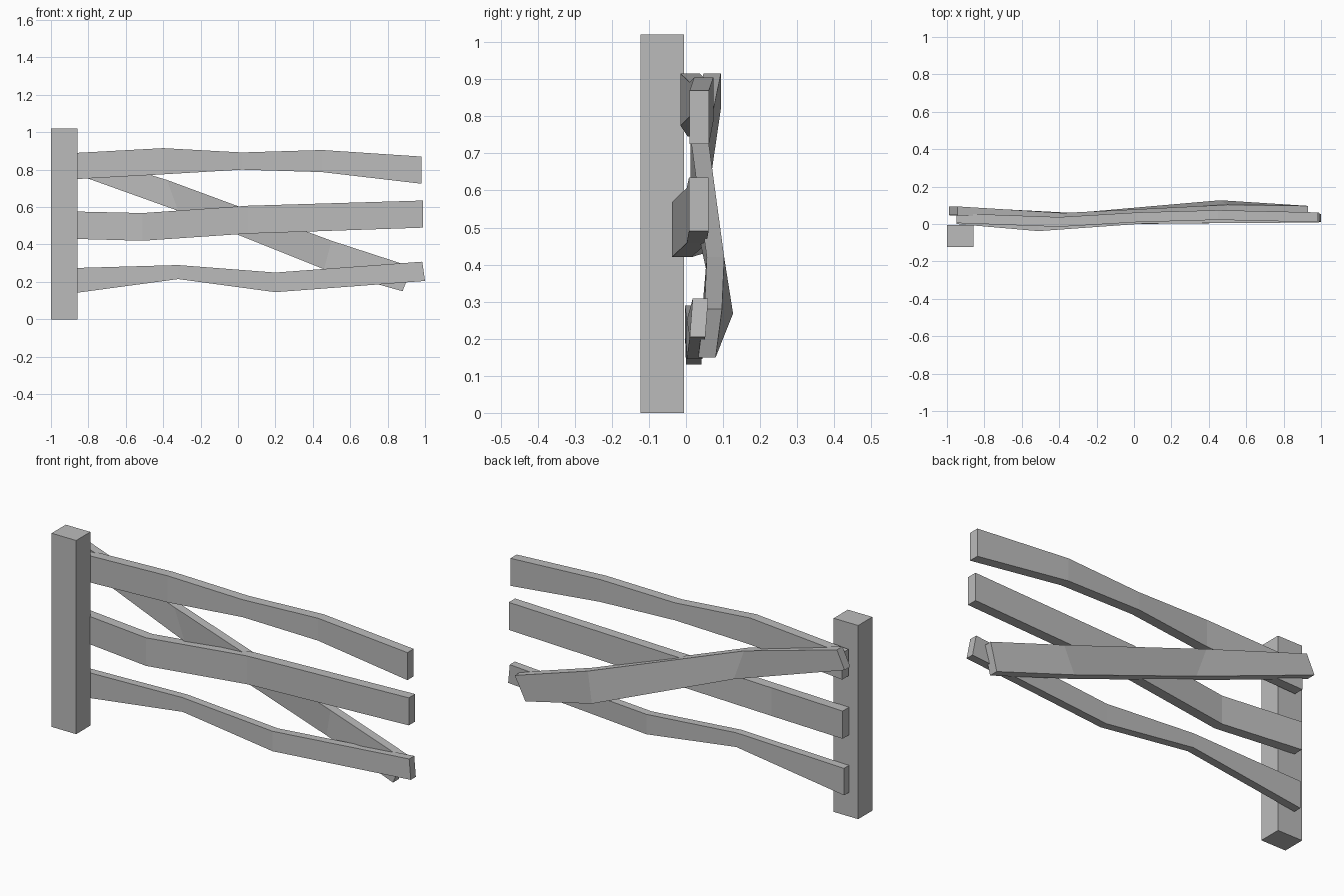
import bpy
import bmesh

default_cube = bpy.data.objects.get("Cube")
if default_cube:
    bpy.data.objects.remove(default_cube, do_unlink=True)

# Single weathered grey for all timber
timber = bpy.data.materials.new("weathered_grey")
timber.use_nodes = True
GREY = (0.5, 0.5, 0.5, 1)
timber.diffuse_color = GREY
timber.node_tree.nodes["Principled BSDF"].inputs["Base Color"].default_value = GREY
timber.node_tree.nodes["Principled BSDF"].inputs["Roughness"].default_value = 0.9


def loft_plank(name, sections, thickness):
    """Bridge rectangular sections given by their bottom and top front points."""
    bm = bmesh.new()
    rings = []
    for bottom, top in sections:
        ring = []
        for (x, y, z), depth in ((bottom, 0), (bottom, thickness), (top, thickness), (top, 0)):
            ring.append(bm.verts.new((x, y + depth, z)))
        rings.append(ring)
    for a, b in zip(rings, rings[1:]):
        for i in range(4):
            j = (i + 1) % 4
            bm.faces.new((a[i], a[j], b[j], b[i]))
    bm.faces.new(rings[0])
    bm.faces.new(rings[-1])
    bmesh.ops.recalc_face_normals(bm, faces=bm.faces)
    mesh = bpy.data.meshes.new(name)
    bm.to_mesh(mesh)
    bm.free()
    mesh.materials.append(timber)
    obj = bpy.data.objects.new(name, mesh)
    bpy.context.collection.objects.link(obj)
    return obj


def upright(x, y, low, high):
    """Section of a level rail: straight up from low to high."""
    return (x, y, low), (x, y, high)


# Square post at the left-hand end of the front
loft_plank("post", [upright(-1, -.123, 0, 1.02), upright(-.857, -.123, 0, 1.02)], .118)

# Three crooked level rails
loft_plank("top_rail", [
    upright(-.95, .005, .745, .885),
    upright(-.4, -.015, .775, .915),
    upright(.02, .01, .8, .892),
    upright(.45, .022, .787, .905),
    upright(.98, .01, .725, .87)], .052)

loft_plank("middle_rail", [
    upright(-.95, 0, .432, .578),
    upright(-.51, -.038, .42, .568),
    upright(.05, .002, .458, .607),
    upright(.99, .008, .49, .635)], .053)

loft_plank("bottom_rail", [
    upright(-.95, 0, .13, .272),
    upright(-.32, -.003, .215, .29),
    upright(.2, .002, .145, .25),
    ((1, .01, .205), (.985, .018, .308))], .042)

# Diagonal brace behind the rails
loft_plank("diagonal_brace", [
    ((-.99, .047, .82), (-.945, .047, .915)),
    ((-.32, .012, .58), (-.38, .012, .745)),
    ((.46, .08, .268), (.5, .056, .42)),
    ((.88, .033, .15), (.93, .05, .28))], .047)
